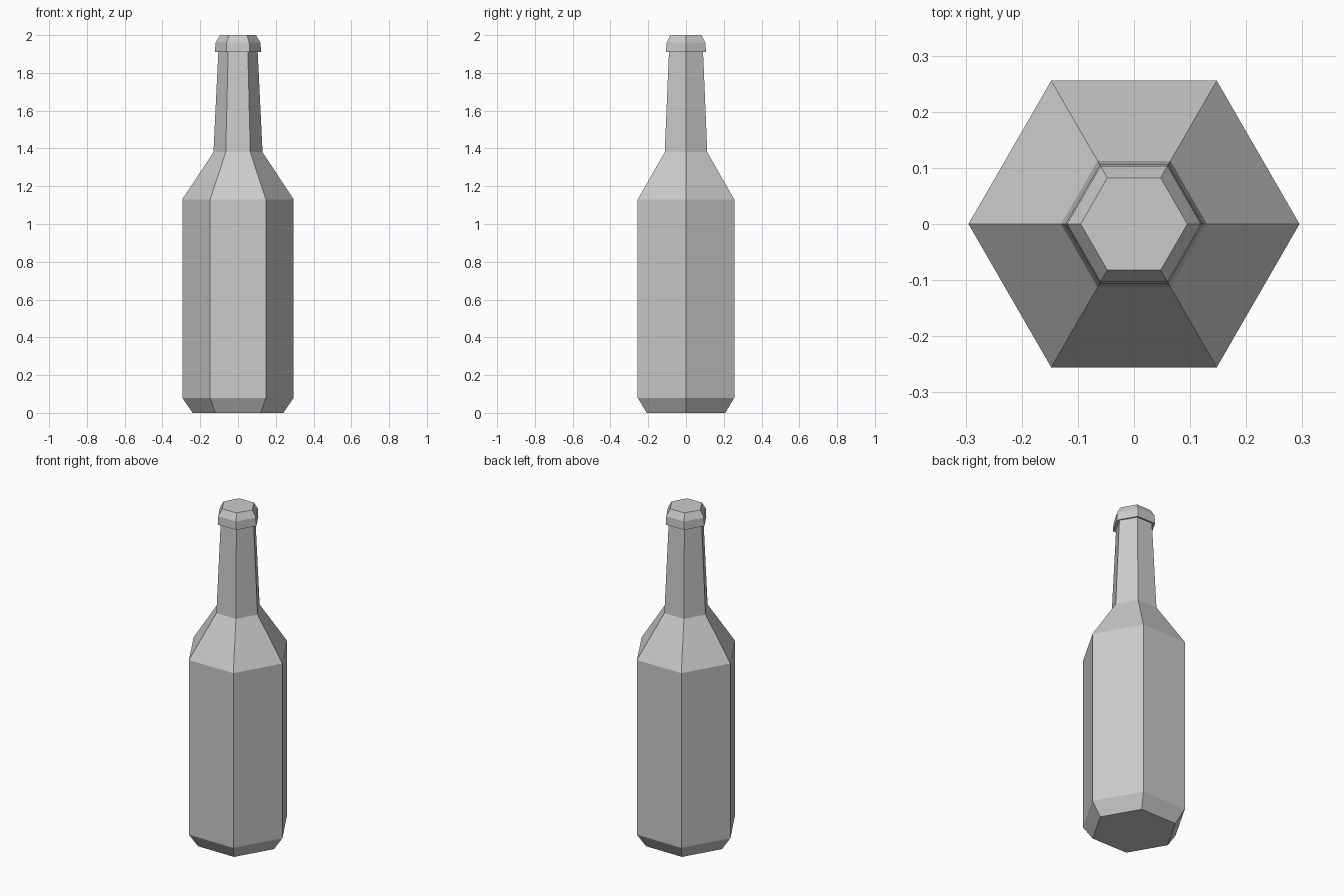
import bpy, bmesh
from math import cos, sin, pi

if "Cube" in bpy.data.objects:
    bpy.data.objects.remove(bpy.data.objects["Cube"])

SIDES = 6


def lathe(name, profile):
    """Flat-faced closed solid from (radius, height) rings."""
    bm = bmesh.new()
    rings = [[bm.verts.new((r * cos(2 * pi * i / SIDES), r * sin(2 * pi * i / SIDES), z))
              for i in range(SIDES)] for r, z in profile]
    for low, high in zip(rings, rings[1:]):
        for i in range(SIDES):
            j = (i + 1) % SIDES
            bm.faces.new((low[i], low[j], high[j], high[i]))
    bm.faces.new(rings[0][::-1])
    bm.faces.new(rings[-1])
    mesh = bpy.data.meshes.new(name)
    bm.to_mesh(mesh)
    bm.free()
    obj = bpy.data.objects.new(name, mesh)
    bpy.context.collection.objects.link(obj)
    return obj


# Bottle: chamfered base, body, shoulder, neck, then the stepped lip
lathe("bottle", [
    (0.24, 0.0), (0.295, 0.08), (0.295, 1.13), (0.13, 1.38),
    (0.104, 1.915), (0.122, 1.91), (0.119, 1.96), (0.095, 2.0),
])
